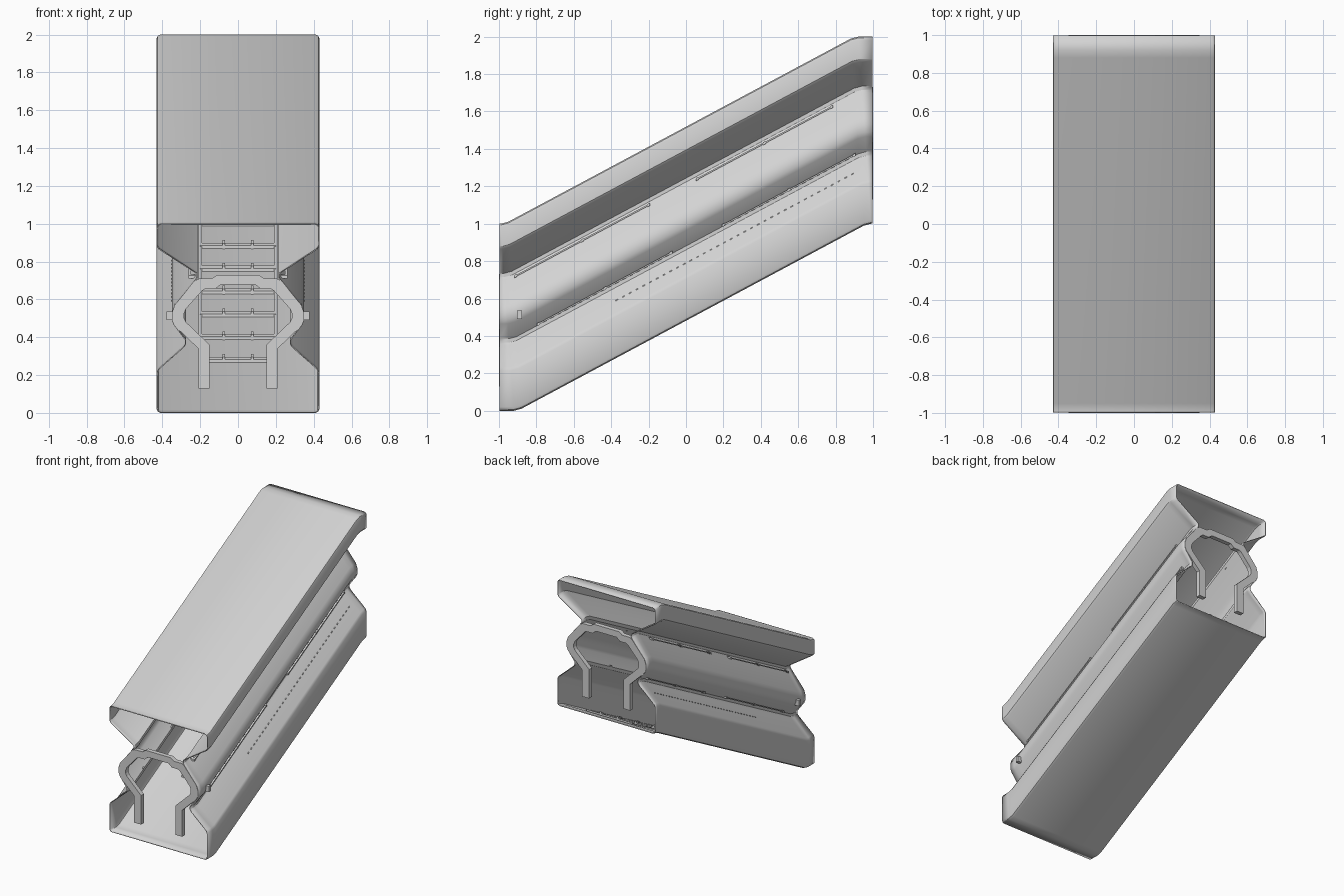
import bpy, bmesh
from mathutils import Matrix, Vector

if "Cube" in bpy.data.objects:
    bpy.data.objects.remove(bpy.data.objects["Cube"])

SLOPE = 1 / 1.87

grey = bpy.data.materials.new("light_grey")
grey.use_nodes = True
grey.diffuse_color = (0.65, 0.65, 0.65, 1)
grey.node_tree.nodes["Principled BSDF"].inputs["Base Color"].default_value = (0.65, 0.65, 0.65, 1)


def finish(bm, name):
    mesh = bpy.data.meshes.new(name)
    bm.to_mesh(mesh)
    bm.free()
    mesh.materials.append(grey)
    obj = bpy.data.objects.new(name, mesh)
    bpy.context.collection.objects.link(obj)
    return obj


def bend(z):
    """Where the level front landing turns into the slope, at section height z."""
    return -0.9 - 0.07 * z


def rise(y, z):
    return min(max((y - bend(z)) * SLOPE, 0), 1)


def add_box(bm, x, y, z, size, shear=0.0):
    """Box at section position (x, z), carried up the slope at y."""
    mat = Matrix.Translation((x, y, z + rise(y, z)))
    skew = Matrix.Identity(4)
    skew[2][1] = shear
    bmesh.ops.create_cube(bm, size=1, matrix=mat @ skew @ Matrix.Diagonal((*size, 1)))


# Corridor shell: one section swept along landing, slope and landing
half = [(0.41, 0), (0.425, 0.007), (0.43, 0.02), (0.43, 0.215), (0.42, 0.235),
        (0.29, 0.35), (0.28, 0.365), (0.28, 0.385), (0.34, 0.465), (0.35, 0.49),
        (0.35, 0.53), (0.335, 0.57), (0.23, 0.70), (0.22, 0.715), (0.22, 0.735),
        (0.42, 0.865), (0.43, 0.88), (0.43, 0.98), (0.425, 0.993), (0.41, 1)]
section = half + [(-x, z) for x, z in reversed(half)]
bm = bmesh.new()
rings = []
for s in range(6):
    ring = []
    for x, z in section:
        b, e = bend(z), bend(z) + 1 / SLOPE
        y = (-0.997, b - 0.02, b + 0.02, e - 0.02, e + 0.02, 0.997)[s]
        ring.append(bm.verts.new((x, y, z + rise(y, z))))
    rings.append(ring)
for r, q in zip(rings, rings[1:]):
    for i in range(len(r)):
        k = (i + 1) % len(r)
        bm.faces.new((r[i], q[i], q[k], r[k]))
shell = finish(bm, "corridor_shell")
thick = shell.modifiers.new("thickness", "SOLIDIFY")
thick.thickness = 0.006
thick.offset = -1
bpy.context.view_layer.objects.active = shell
shell.select_set(True)
bpy.ops.object.shade_smooth_by_angle(angle=0.5)

# End frames: arched ribs standing in each opening
outer = [(0.21, 0.13), (0.21, 0.34), (0.335, 0.46), (0.348, 0.49), (0.348, 0.53),
         (0.335, 0.57), (0.225, 0.70), (0.205, 0.71), (0.14, 0.71), (0.11, 0.73)]
inner = [(0.15, 0.13), (0.15, 0.36), (0.275, 0.48), (0.285, 0.50), (0.285, 0.525),
         (0.275, 0.55), (0.19, 0.645), (0.175, 0.655), (0.12, 0.655), (0.09, 0.68)]
mirror = lambda pts: pts + [(-x, z) for x, z in reversed(pts)]
for name, y, z0 in (("front_frame", -1, 0), ("back_frame", 0.965, 1)):
    bm = bmesh.new()
    o, n = ([bm.verts.new((x, y, z + z0)) for x, z in mirror(p)] for p in (outer, inner))
    faces = [bm.faces.new((o[i], o[i + 1], n[i + 1], n[i])) for i in range(len(o) - 1)]
    moved = bmesh.ops.extrude_face_region(bm, geom=faces)["geom"]
    bmesh.ops.translate(bm, vec=Vector((0, 0.035, 0)),
                        verts=[v for v in moved if isinstance(v, bmesh.types.BMVert)])
    bmesh.ops.recalc_face_normals(bm, faces=bm.faces)
    finish(bm, name)

# Handrails with brackets along both waists
bm = bmesh.new()
rails = [(0.255, 0.70, -0.91, -0.2), (0.255, 0.70, 0.06, 0.78),
         (0.30, 0.39, -0.79, -0.08), (0.30, 0.39, 0.2, 0.9)]
for side in (-1, 1):
    for x, z, y0, y1 in rails:
        mid = (y0 + y1) / 2
        add_box(bm, side * x, mid, z, (0.012, y1 - y0, 0.009), SLOPE)
        for y in (y0, mid, y1):
            add_box(bm, side * (x - 0.012), y, z, (0.035, 0.014, 0.016), SLOPE)
finish(bm, "side_handrails")

# Rivets along the lower flange
bm = bmesh.new()
for side in (-1, 1):
    for i in range(36):
        add_box(bm, side * 0.349, -0.37 + i * 0.036, 0.297, (0.006, 0.012, 0.006), SLOPE)
finish(bm, "flange_rivets")

# Knobs on the sides near the front
bm = bmesh.new()
for side in (-1, 1):
    add_box(bm, side * 0.36, -0.89, 0.49, (0.035, 0.025, 0.045))
finish(bm, "side_knobs")

# Floor ladder: two long rails and cross bars
bm = bmesh.new()
for side in (-1, 1):
    add_box(bm, side * 0.2, 0.27, 0.012, (0.02, 1.36, 0.012), SLOPE)
    for i in range(7):
        add_box(bm, side * 0.075, -0.4 + i * 0.225, 0.02, (0.015, 0.03, 0.03), SLOPE)
for i in range(7):
    add_box(bm, 0, -0.4 + i * 0.225, 0.014, (0.4, 0.025, 0.016), SLOPE)
finish(bm, "floor_ladder")
